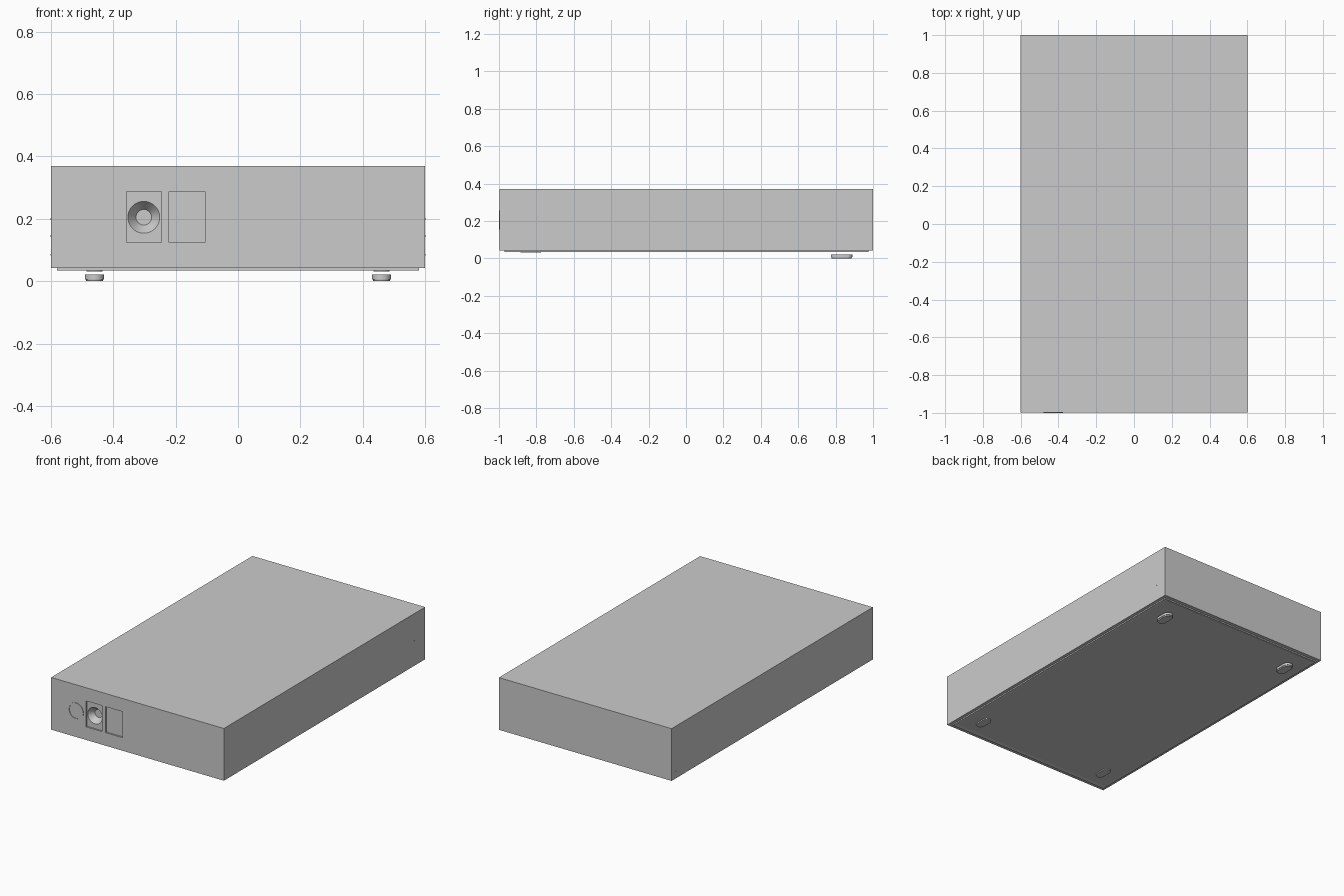
import bpy, bmesh, math
from mathutils import Matrix, Vector

if "Cube" in bpy.data.objects:
    bpy.data.objects.remove(bpy.data.objects["Cube"])


def make(name, bm, smooth=False):
    bmesh.ops.recalc_face_normals(bm, faces=bm.faces)
    me = bpy.data.meshes.new(name)
    bm.to_mesh(me)
    bm.free()
    ob = bpy.data.objects.new(name, me)
    bpy.context.collection.objects.link(ob)
    if smooth:
        bpy.ops.object.select_all(action='DESELECT')
        bpy.context.view_layer.objects.active = ob
        ob.select_set(True)
        bpy.ops.object.shade_smooth_by_angle()
    return ob


def box_bm(lo, hi):
    lo, hi = Vector(lo), Vector(hi)
    bm = bmesh.new()
    bmesh.ops.create_cube(bm, size=1, matrix=Matrix.Translation((lo + hi) / 2)
                          @ Matrix.Diagonal((*(hi - lo), 1)))
    return bm


def lathe_y(name, x, z, profile, closed=False, n=48):
    """Revolve (radius, y) points around a front-to-back axis."""
    bm = bmesh.new()
    rings = [[bm.verts.new((x + r * math.cos(2 * math.pi * i / n), y,
                            z + r * math.sin(2 * math.pi * i / n)))
              for i in range(n)] for r, y in profile]
    pairs = list(zip(rings, rings[1:])) + ([(rings[-1], rings[0])] if closed else [])
    for a, b in pairs:
        for i in range(n):
            j = (i + 1) % n
            bm.faces.new((a[i], a[j], b[j], b[i]))
    if not closed:
        bm.faces.new(rings[0])
        bm.faces.new(rings[-1])
    return make(name, bm, True)


def oval(name, cx, cy, layers, half_len, n=12):
    """Stack of rounded-slot outlines, layers = (radius, z)."""
    bm = bmesh.new()
    rings = []
    for r, z in layers:
        ring = []
        for k in range(2):
            for i in range(n + 1):
                a = math.pi * (k + i / n)
                ring.append(bm.verts.new((cx + r * math.cos(a),
                            cy + (1 - 2 * k) * half_len + r * math.sin(a), z)))
        rings.append(ring)
    m = len(rings[0])
    for a, b in zip(rings, rings[1:]):
        for i in range(m):
            j = (i + 1) % m
            bm.faces.new((a[i], a[j], b[j], b[i]))
    bm.faces.new(rings[0])
    bm.faces.new(rings[-1])
    return make(name, bm, True)


def cut(ob, cutter):
    mod = ob.modifiers.new("cut", 'BOOLEAN')
    mod.operation, mod.solver, mod.object = 'DIFFERENCE', 'EXACT', cutter
    bpy.context.view_layer.objects.active = ob
    bpy.ops.object.modifier_apply(modifier=mod.name)
    bpy.data.objects.remove(cutter)


FRONT, ZC = -0.997, 0.205

# Main case with two rectangular panels and a conical jack recess
case = make("case", box_bm((-0.6, FRONT, 0.042), (0.6, 1, 0.37)))
for x0, x1 in ((-0.357, -0.246), (-0.221, -0.105)):
    cut(case, make("panel_cutter", box_bm((x0, -1.1, 0.124), (x1, FRONT + 0.01, 0.287))))
cut(case, lathe_y("jack_cutter", -0.302, ZC,
                  [(0.051, -1.05), (0.051, FRONT + 0.01), (0.025, FRONT + 0.045)]))

# Power button ring
lathe_y("button_ring", -0.427, ZC,
        [(0.052, FRONT + 0.01), (0.052, -1), (0.046, -1), (0.046, FRONT + 0.01)], closed=True)

# Base plate with shallow recessed underside
bm = box_bm((-0.58, -0.97, 0.034), (0.58, 0.977, 0.044))
bm.normal_update()
bottom = [f for f in bm.faces if f.normal.z < -0.9]
bmesh.ops.inset_region(bm, faces=bottom, thickness=0.03)
bmesh.ops.translate(bm, verts=bottom[0].verts, vec=(0, 0, 0.004))
make("base_plate", bm)

for side, s in (("left", -1), ("right", 1)):
    # Folded-flat front pads and lowered back feet
    oval(f"front_pad_{side}", s * 0.46, -0.83, [(0.026, 0.031), (0.026, 0.04)], 0.028)
    oval(f"back_foot_{side}", s * 0.46, 0.832,
         [(0.026, 0.0), (0.028, 0.006), (0.031, 0.006), (0.031, 0.021)], 0.027)
    # Tiny side fixings
    for i, (y, z) in enumerate(((0.895, 0.2), (0.925, 0.145), (0.957, 0.085))):
        bm = bmesh.new()
        bmesh.ops.create_cone(bm, cap_ends=True, segments=12, radius1=0.003, radius2=0.003,
                              depth=0.002, matrix=Matrix.Translation((s * 0.5995, y, z))
                              @ Matrix.Rotation(math.pi / 2, 4, 'Y'))
        make(f"side_pin_{side}_{i + 1}", bm)
